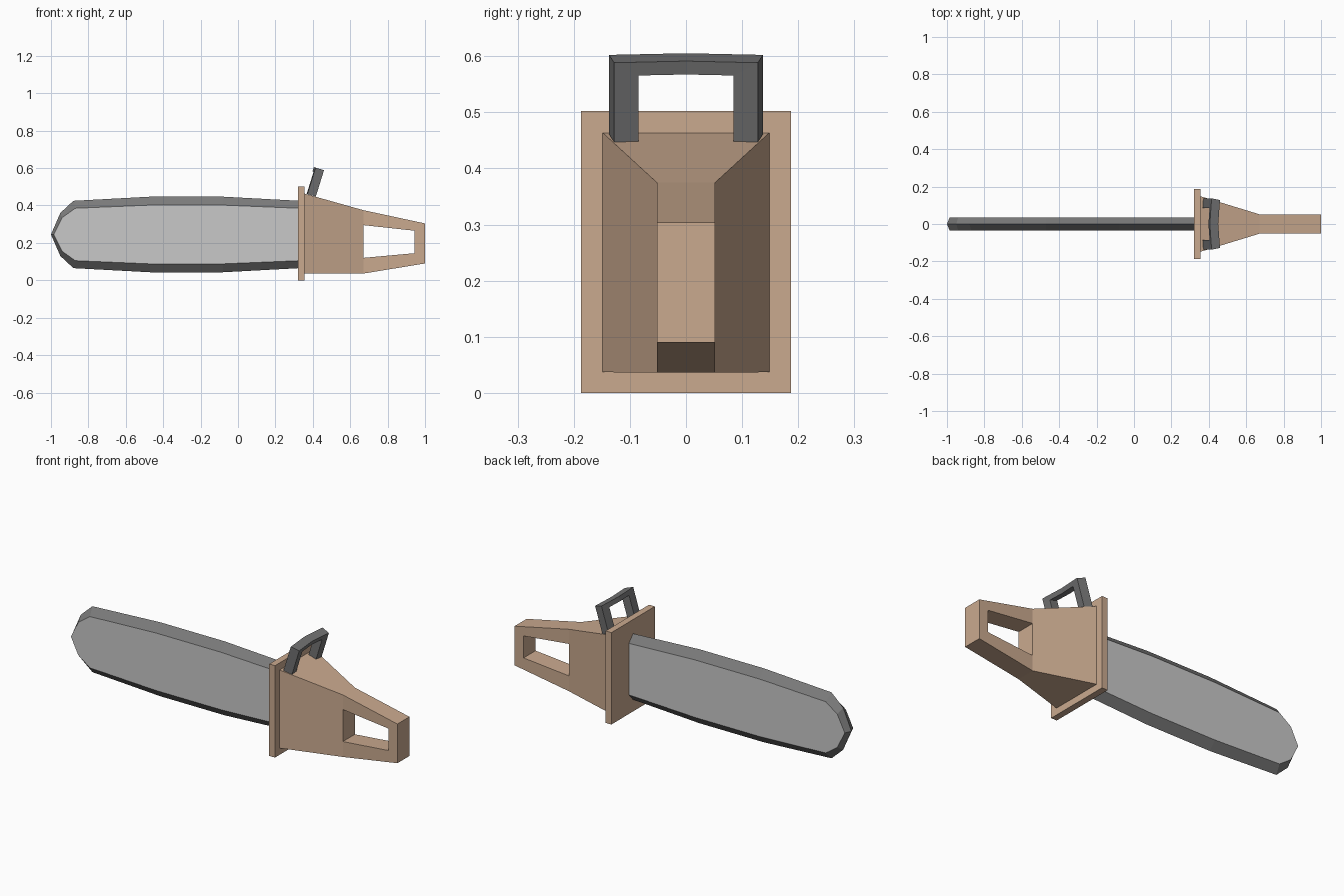
import bpy
import bmesh
from mathutils import Vector

cube = bpy.data.objects.get("Cube")
if cube:
    bpy.data.objects.remove(cube, do_unlink=True)


def material(name, rgb):
    m = bpy.data.materials.new(name)
    m.use_nodes = True
    m.diffuse_color = (*rgb, 1)
    m.node_tree.nodes["Principled BSDF"].inputs["Base Color"].default_value = (*rgb, 1)
    return m


tan = material("tan", (0.59, 0.40, 0.275))
steel = material("light steel", (0.58, 0.58, 0.58))
chain_grey = material("dark chain grey", (0.2, 0.2, 0.2))
grip_grey = material("grip grey", (0.17, 0.17, 0.172))


def solid(name, rings, cells, cap_mat, side_mat):
    """Join matching rings of points; cells of point indices cap both ends."""
    bm = bmesh.new()
    loops = [[bm.verts.new(p) for p in ring] for ring in rings]
    edges = [(c[i - 1], c[i]) for c in cells for i in range(len(c))]
    border = [e for e in edges if e[::-1] not in edges]
    for cell in cells:
        for loop in (loops[0], loops[-1]):
            bm.faces.new([loop[i] for i in cell])
    for low, high in zip(loops, loops[1:]):
        for a, b in border:
            bm.faces.new((low[a], low[b], high[b], high[a])).material_index = 1
    bmesh.ops.recalc_face_normals(bm, faces=bm.faces)
    mesh = bpy.data.meshes.new(name)
    bm.to_mesh(mesh)
    bm.free()
    mesh.materials.append(cap_mat)
    mesh.materials.append(side_mat)
    obj = bpy.data.objects.new(name, mesh)
    bpy.context.collection.objects.link(obj)
    return obj


# Guide bar: flat light faces, chain bevelled to a central ridge
def bar_ring(half, y, mid=0.245):
    upper = [(x, y, mid + h) for x, h in half]
    lower = [(x, y, mid - h) for x, h in reversed(half) if h]
    return upper + lower


outer = [(0.33, 0.18), (-0.08, 0.202), (-0.47, 0.202), (-0.88, 0.18), (-0.95, 0.115), (-1, 0)]
inner = [(0.33, 0.14), (-0.08, 0.157), (-0.47, 0.157), (-0.87, 0.14), (-0.94, 0.09), (-0.985, 0)]
solid("guide_bar",
      [bar_ring(inner, -0.036), bar_ring(outer, 0), bar_ring(inner, 0.036)],
      [range(2 * len(outer) - 1)], steel, chain_grey)

# Guard plate between bar and body
plate = [(0.32, 0), (0.355, 0), (0.355, 0.502), (0.32, 0.502)]
solid("guard_plate", [[(x, y, z) for x, z in plate] for y in (-0.1875, 0.1875)],
      [range(4)], tan, tan)

# Body tapering into the rear handle with an open grip
profile = [(0.35, 0.037), (0.35, 0.465), (0.67, 0.375), (1, 0.304), (1, 0.09), (0.67, 0.036),
           (0.67, 0.295), (0.945, 0.265), (0.945, 0.145), (0.67, 0.12)]
solid("body_and_rear_handle",
      [[(x, side * (0.15 if x < 0.5 else 0.052), z) for x, z in profile] for side in (-1, 1)],
      [(0, 1, 2, 6, 9, 5), (2, 3, 7, 6), (3, 4, 8, 7), (4, 5, 9, 8)], tan, tan)

# Tilted top handle, bowed slightly backwards in the middle
up, out = Vector((0.297, 0, 0.955)), Vector((0.955, 0, -0.297))
base = Vector((0.371, 0, 0.461))
wide, slot, top, under = 0.137, 0.085, 0.148, 0.123
outline = [(-wide, 0), (-wide, top), (0, top), (wide, top), (wide, 0),
           (slot, 0), (slot, under), (0, under), (-slot, under), (-slot, 0)]


def handle_ring(depth, taper):
    ring = []
    for y, h in outline:
        bow = -0.01 * (1 - abs(y) / wide)
        p = base + up * h + out * (depth + bow)
        p.y = y * (taper if abs(y) == wide else 1)
        ring.append(p)
    return ring


solid("top_handle", [handle_ring(0, 1), handle_ring(0.047, 0.935)],
      [(0, 1, 8, 9), (1, 2, 7, 8), (2, 3, 6, 7), (3, 4, 5, 6)], grip_grey, grip_grey)
